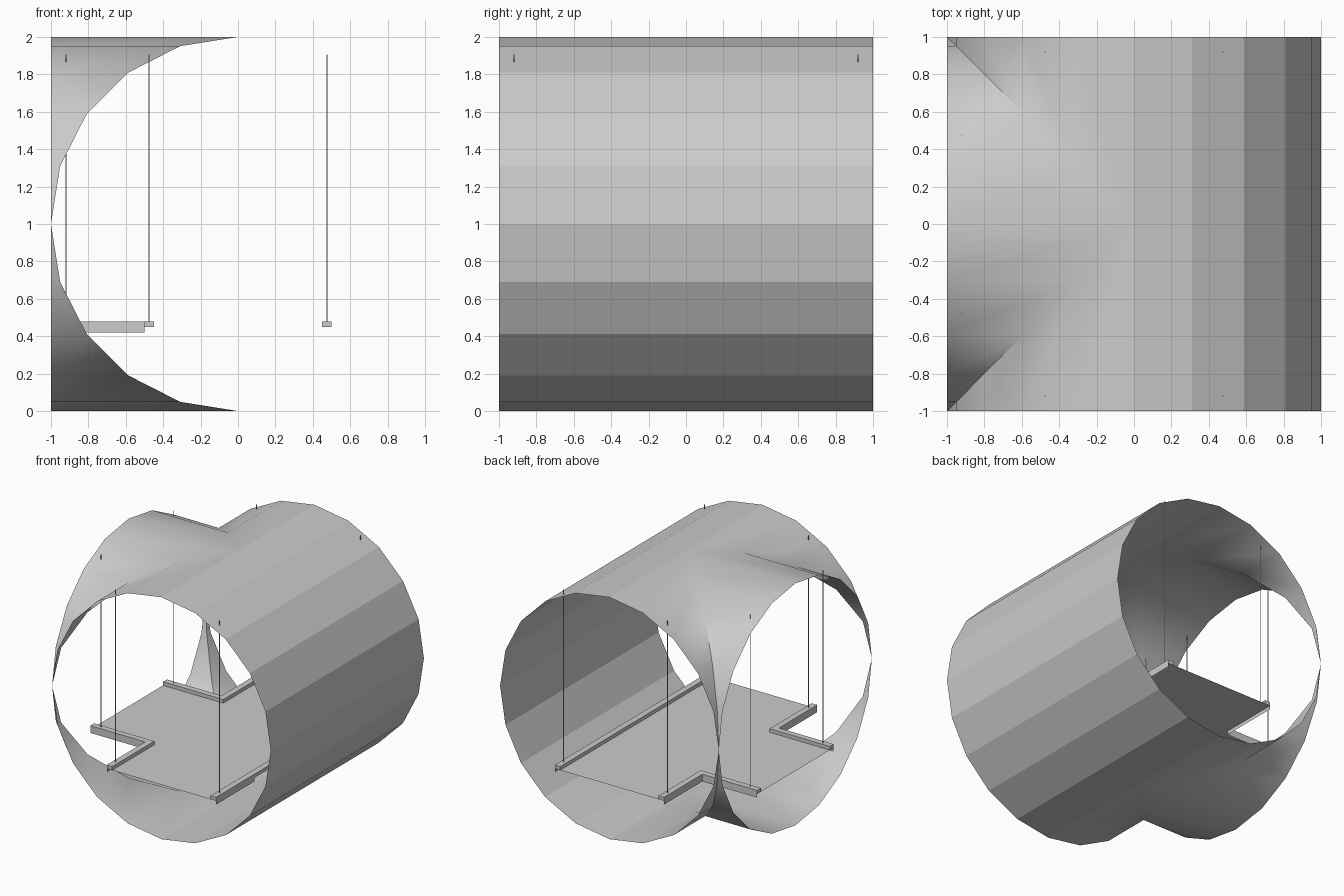
import bpy, bmesh, math

if "Cube" in bpy.data.objects:
    bpy.data.objects.remove(bpy.data.objects["Cube"])

N = 20  # sides of each tunnel
ring = [(math.sin(2 * math.pi * i / N), 1 + math.cos(2 * math.pi * i / N)) for i in range(N)]
segs = [(ring[i], ring[(i + 1) % N]) for i in range(N)]


def make(name, faces, recalc=True):
    bm = bmesh.new()
    for f in faces:
        pts = []
        for p in f:
            if not any(math.dist(p, q) < 1e-5 for q in pts):
                pts.append(p)
        if len(pts) > 2:
            bm.faces.new([bm.verts.new(p) for p in pts])
    bmesh.ops.remove_doubles(bm, verts=bm.verts, dist=1e-4)
    if recalc:
        bmesh.ops.recalc_face_normals(bm, faces=bm.faces)
    me = bpy.data.meshes.new(name)
    bm.to_mesh(me)
    bm.free()
    ob = bpy.data.objects.new(name, me)
    bpy.context.collection.objects.link(ob)
    return ob


def prism(name, outline, z0, z1):
    n = len(outline)
    low = [(x, y, z0) for x, y in outline]
    top = [(x, y, z1) for x, y in outline]
    sides = [[low[i], low[(i + 1) % n], top[(i + 1) % n], top[i]] for i in range(n)]
    return make(name, [low[::-1], top] + sides)


# T-shaped tunnel shell: main pipe along y, mitred into a branch towards -x
faces = []
for (a, za), (b, zb) in segs:
    for s in (-1, 1):
        faces.append([(a, s, za), (b, s, zb),
                      (b, s * max(0, -b), zb), (a, s * max(0, -a), za)])
    faces.append([(-1, a, za), (-1, b, zb), (-abs(b), b, zb), (-abs(a), a, za)])
shell = make("tunnel_shell", faces)

# branch half is smooth with a hard mitre crease, closed side stays faceted
me = shell.data
for p in me.polygons:
    p.use_smooth = p.center.x < 0
bm = bmesh.new()
bm.from_mesh(me)
for e in bm.edges:
    if len(e.link_faces) == 2:
        e.smooth = e.calc_face_angle(0) < math.radians(45)
bm.to_mesh(me)
bm.free()

# walkway deck
make("walkway_deck", [
    [(-.5, -1, .45), (.5, -1, .45), (.5, -.5, .45), (-.5, -.5, .45)],
    [(-1, -.5, .45), (.5, -.5, .45), (.5, .5, .45), (-1, .5, .45)],
    [(-.5, .5, .45), (.5, .5, .45), (.5, 1, .45), (-.5, 1, .45)]])

# kerbs along the deck edges
prism("straight_kerb", [(.45, -1), (.5, -1), (.5, 1), (.45, 1)], .45, .48)
for s, side in ((-1, "front"), (1, "back")):
    prism(side + "_corner_kerb",
          [(x, s * y) for x, y in ((-1, .45), (-.45, .45), (-.45, 1),
                                   (-.5, 1), (-.5, .5), (-1, .5))], .45, .48)
    # thin skirts below the kerbs
    for name, (x0, y0), (x1, y1) in (("cross_skirt", (-1, .5), (-.5, .5)),
                                     ("inner_skirt", (-.5, .5), (-.5, 1)),
                                     ("outer_skirt", (.5, .5), (.5, 1))):
        make(side + "_" + name, [[(x0, s * y0, .42), (x1, s * y1, .42),
                                  (x1, s * y1, .45), (x0, s * y0, .45)]])
    # hanger rods
    for x, y in ((-.475, .92), (.475, .92), (-.92, .475)):
        bpy.ops.mesh.primitive_cylinder_add(vertices=6, radius=.003, depth=1.43,
                                            location=(x, s * y, 1.19))
        bpy.context.object.name = side + "_hanger_rod"
